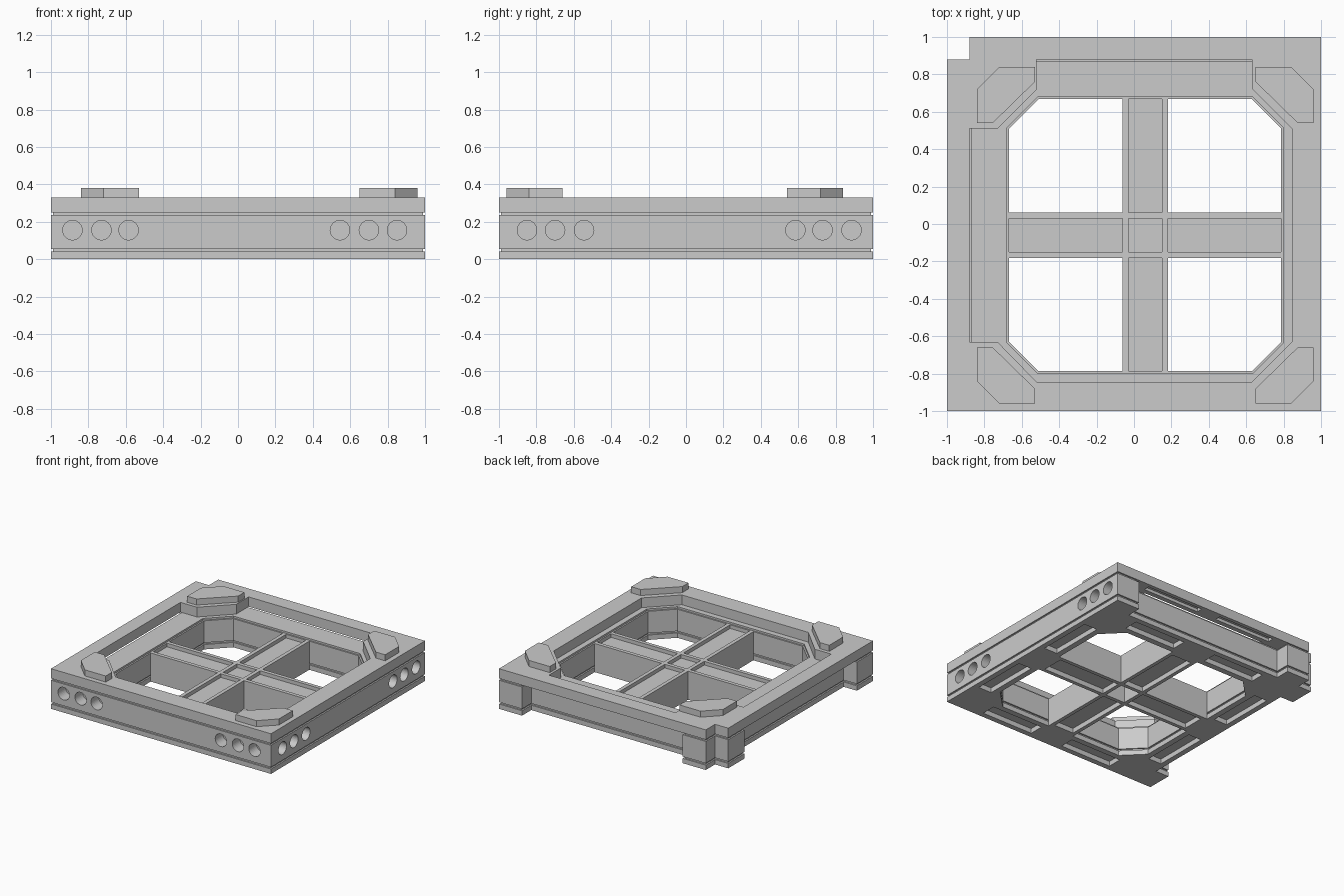
import bpy, bmesh
from mathutils import Vector, Matrix
from math import pi

if "Cube" in bpy.data.objects:
    bpy.data.objects.remove(bpy.data.objects["Cube"])

CX, CY = 0.06, -0.06      # centre of the window, offset from the tile centre


def inset(poly, d):
    """Move every edge of a counter-clockwise polygon inward by d."""
    out, n = [], len(poly)
    for i in range(n):
        a, b, c = (Vector(poly[(i + k) % n]) for k in (-1, 0, 1))
        e1, e2 = (b - a).normalized(), (c - b).normalized()
        n1, n2 = Vector((-e1.y, e1.x)), Vector((-e2.y, e2.x))
        out.append(tuple(b + (n1 + n2) * (d / (1 + n1.dot(n2)))))
    return out


def rect(x0, x1, y0, y1):
    return [(x0, y0), (x1, y0), (x1, y1), (x0, y1)]


def slab(name, loops, z0, z1):
    """Extrude an outline with holes from z0 to z1."""
    cu = bpy.data.curves.new(name + "_profile", 'CURVE')
    cu.dimensions, cu.fill_mode = '2D', 'BOTH'
    cu.extrude = (z1 - z0) / 2
    for pts in loops:
        s = cu.splines.new('POLY')
        s.points.add(len(pts) - 1)
        for p, q in zip(s.points, pts):
            p.co = (q[0], q[1], 0, 1)
        s.use_cyclic_u = True
    tmp = bpy.data.objects.new(name + "_tmp", cu)
    bpy.context.collection.objects.link(tmp)
    dg = bpy.context.evaluated_depsgraph_get()
    me = bpy.data.meshes.new_from_object(tmp.evaluated_get(dg))
    bpy.data.objects.remove(tmp)
    bm = bmesh.new()
    bm.from_mesh(me)
    bmesh.ops.remove_doubles(bm, verts=bm.verts, dist=1e-5)
    bmesh.ops.translate(bm, verts=bm.verts, vec=(0, 0, (z0 + z1) / 2))
    bmesh.ops.recalc_face_normals(bm, faces=bm.faces)
    for f in bm.faces:
        f.smooth = False
    bm.to_mesh(me)
    bm.free()
    me.name = name
    ob = bpy.data.objects.new(name, me)
    bpy.context.collection.objects.link(ob)
    return ob


def around(pts, k):
    """Turn points by k quarter turns and shift to the window centre."""
    for _ in range(k):
        pts = [(-y, x) for x, y in pts]
    return [(x + CX, y + CY) for x, y in pts]


# Outlines
tile = [(-1, -1), (1, -1), (1, 1), (-.88, 1), (-.88, .88), (-1, .88)]
body = [(-1, -1), (1, -1), (1, 1), (.79, 1), (.79, .88), (-.67, .88), (-.67, 1),
        (-.88, 1), (-.88, .88), (-1, .88), (-1, .67), (-.88, .67), (-.88, -.79), (-1, -.79)]
window = around([(.727, -.57), (.727, .57), (.57, .727), (-.57, .727),
                 (-.727, .57), (-.727, -.57), (-.57, -.727), (.57, -.727)], 0)
recess = [(.63, .88), (-.52, .88), (-.52, .72), (-.73, .51), (-.88, .51), (-.88, -.63),
          (-.73, -.63), (-.52, -.845), (.63, -.845), (.845, -.63), (.845, .51), (.63, .725)]

# Top plate, with shallow slots under the two overhanging edges
slots = [rect(a, b, .92, .97) for a, b in ((-.55, -.03), (.15, .67))]
slots += [rect(-.97, -.92, a, b) for a, b in ((-.67, -.15), (.03, .55))]
slab("top_plate", [tile, recess], .275, .33)
slab("top_plate_underside", [tile, recess] + slots, .25, .275)

# Frame body between two narrow shadow grooves
narrow, wide = inset(body, .012), inset(window, -.012)
slab("upper_groove", [narrow, wide], .235, .25)
frame = slab("frame_body", [body, window], .055, .235)
slab("lower_groove", [narrow, wide], .04, .055)

# Base plate with two pockets along each side
pockets = [around(rect(a, b, .775, .895), k)
           for k in range(4) for a, b in ((-.62, -.15), (.15, .62))]
slab("base_plate", [body, window] + pockets, 0, .04)

# Connector holes in the front and right faces
bm = bmesh.new()
for t in (-.885, -.73, -.585, .545, .70, .85):
    for m in (Matrix.Translation((t, -1, .155)) @ Matrix.Rotation(pi / 2, 4, 'X'),
              Matrix.Translation((1, -t, .155)) @ Matrix.Rotation(pi / 2, 4, 'Y')):
        bmesh.ops.create_cone(bm, cap_ends=True, segments=32, radius1=.052,
                              radius2=.052, depth=.2, matrix=m)
me = bpy.data.meshes.new("hole_cutter")
bm.to_mesh(me)
bm.free()
cutter = bpy.data.objects.new("hole_cutter", me)
bpy.context.collection.objects.link(cutter)
cutter.hide_render = True
mod = frame.modifiers.new("holes", 'BOOLEAN')
mod.operation, mod.solver, mod.object = 'DIFFERENCE', 'EXACT', cutter
bpy.context.view_layer.objects.active = frame
bpy.ops.object.modifier_apply(modifier=mod.name)
bpy.data.objects.remove(cutter)

# Cross beams: webs recessed between paired side ridges
for k in range(4):
    slab(f"beam_web_{k}", [around(rect(.1, .727, -.1, .1), k)], .04, .205)
    slab(f"beam_ridge_{k}", [around(rect(-.727, .727, .09, .121), k)], 0, .235)
    slab(f"beam_end_{k}", [around(rect(.69, .727, -.1, .1), k)], 0, .05)
slab("beam_centre", [around(rect(-.1, .1, -.1, .1), 0)], .15, .205)

# Corner pads, mirrored to the four corners
pad = [(.59, .82), (.815, .6), (.9, .6), (.9, .78), (.78, .9), (.59, .9)]
for i, (sx, sy) in enumerate(((1, 1), (-1, 1), (-1, -1), (1, -1))):
    slab(f"corner_pad_{i}", [around([(x * sx, y * sy) for x, y in pad], 0)], .32, .38)
